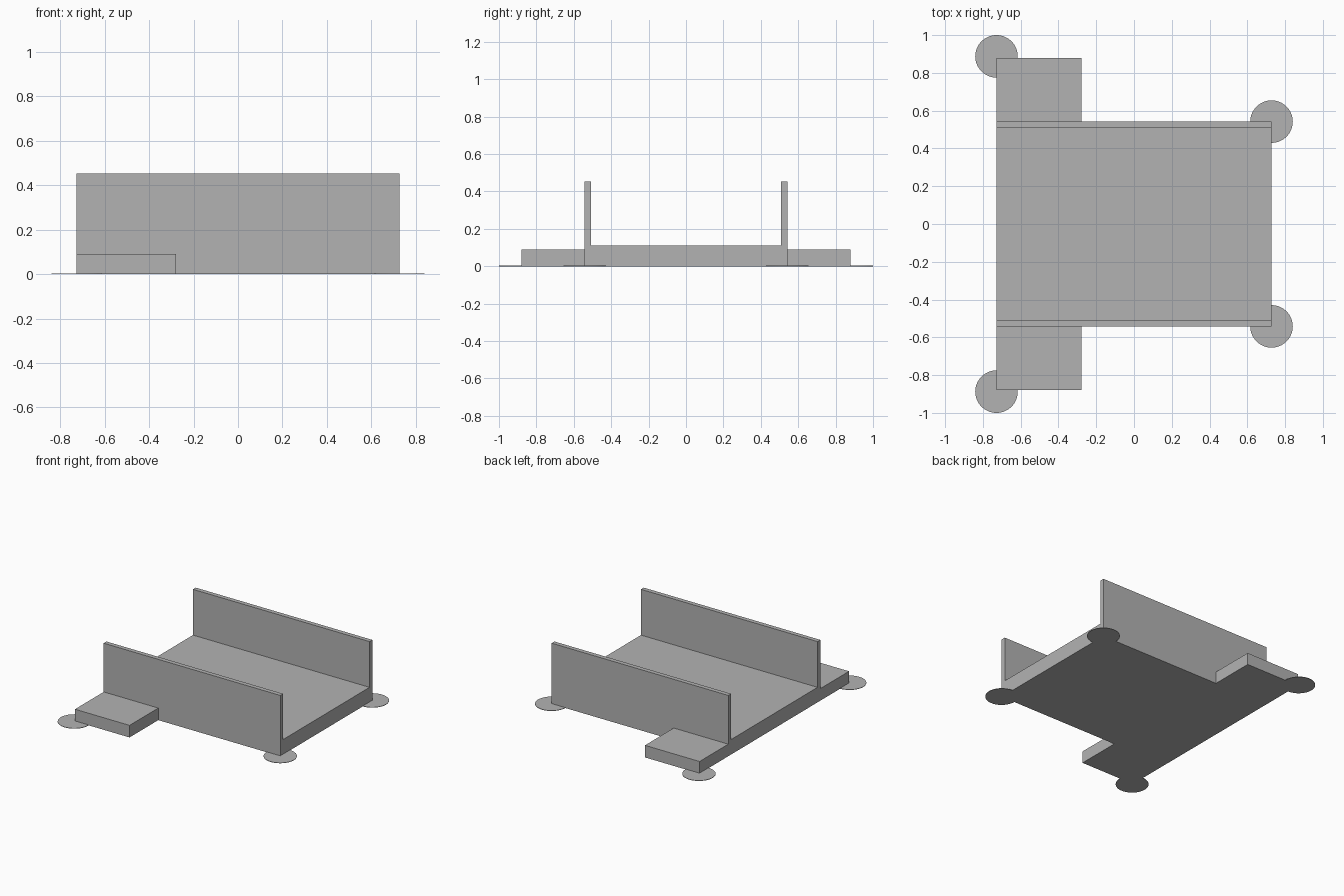
import bpy
import bmesh
from mathutils import Matrix, Vector

cube = bpy.data.objects.get("Cube")
if cube:
    bpy.data.objects.remove(cube, do_unlink=True)

grey = bpy.data.materials.new("plain grey")
grey.use_nodes = True
colour = (0.45, 0.45, 0.45, 1)
grey.diffuse_color = colour
grey.node_tree.nodes["Principled BSDF"].inputs["Base Color"].default_value = colour


def finish(name, bm):
    mesh = bpy.data.meshes.new(name)
    bm.to_mesh(mesh)
    bm.free()
    mesh.materials.append(grey)
    obj = bpy.data.objects.new(name, mesh)
    bpy.context.collection.objects.link(obj)


def box(name, low, high):
    low, high = Vector(low), Vector(high)
    size = high - low
    bm = bmesh.new()
    place = Matrix.Translation((low + high) / 2) @ Matrix.Diagonal((*size, 1))
    bmesh.ops.create_cube(bm, size=1, matrix=place)
    finish(name, bm)


def disc(name, x, y):
    bm = bmesh.new()
    bmesh.ops.create_cone(bm, cap_ends=True, segments=64, radius1=PAD_R, radius2=PAD_R,
                          depth=PAD_H, matrix=Matrix.Translation((x, y, PAD_H / 2)))
    finish(name, bm)


HALF_X, HALF_Y = 0.728, 0.542
FLOOR_H, WALL_H, WALL_T = 0.112, 0.453, 0.033
WING_X, WING_Y, WING_H = -0.278, 0.88, 0.09
PAD_R, PAD_H, PAD_Y = 0.1125, 0.003, 0.8875

# Floor slab
box("floor", (-HALF_X, -HALF_Y, 0), (HALF_X, HALF_Y, FLOOR_H))

# Walls, side steps and corner pads, mirrored front to back
for side, s in (("front", -1), ("back", 1)):
    def strip(name, x1, y0, y1, z0, z1):
        a, b = sorted((s * y0, s * y1))
        box(f"{side}_{name}", (-HALF_X, a, z0), (x1, b, z1))

    strip("wall", HALF_X, HALF_Y - WALL_T, HALF_Y, FLOOR_H, WALL_H)
    strip("step", WING_X, HALF_Y, WING_Y, 0, WING_H)
    disc(f"{side}_right_pad", -HALF_X, s * PAD_Y)
    disc(f"{side}_left_pad", HALF_X, s * HALF_Y)
